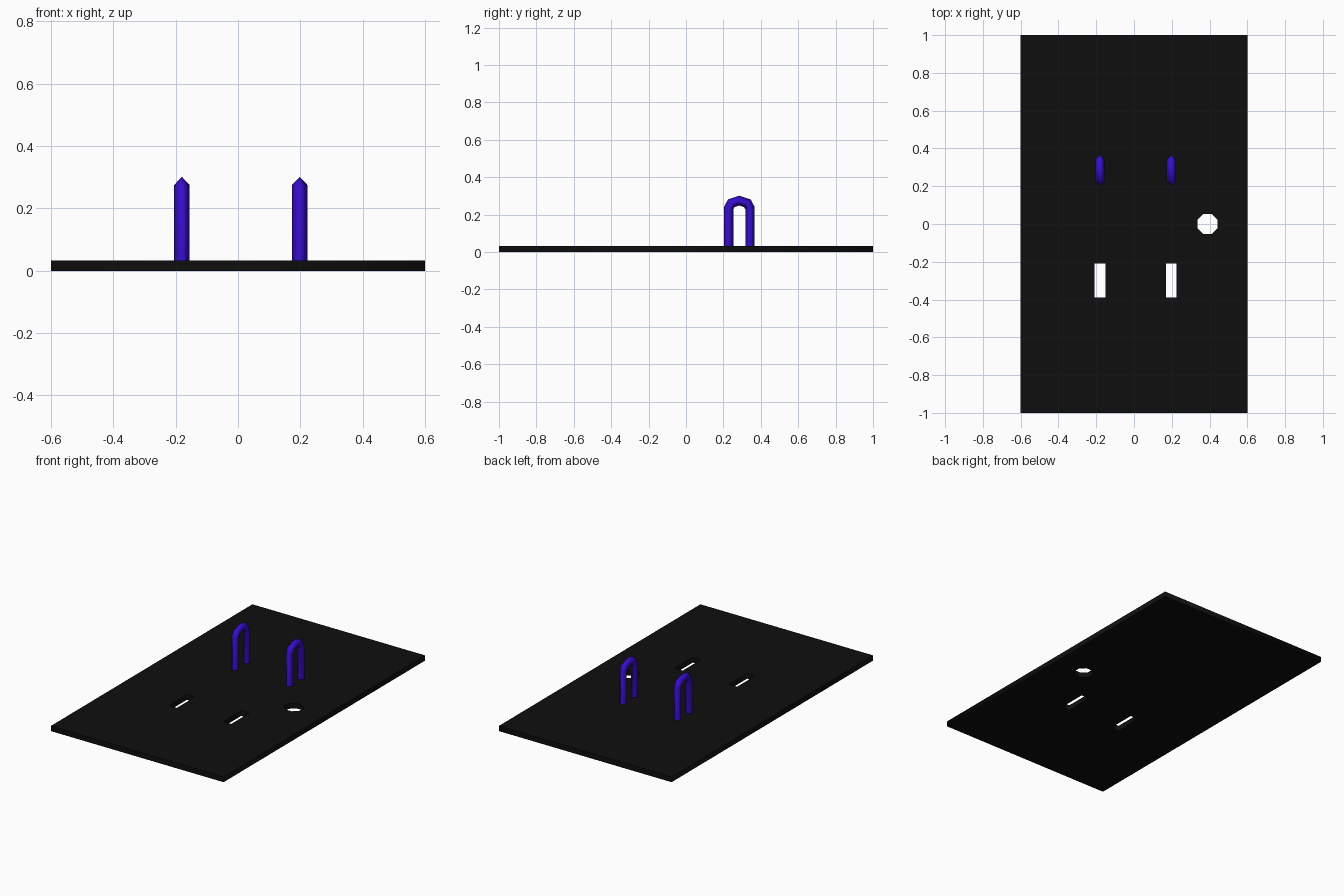
import bpy
import bmesh
import math
from mathutils import Vector

cube = bpy.data.objects.get("Cube")
if cube:
    bpy.data.objects.remove(cube, do_unlink=True)


def make_material(name, rgb):
    mat = bpy.data.materials.new(name)
    mat.use_nodes = True
    color = (*rgb, 1.0)
    mat.diffuse_color = color
    mat.node_tree.nodes["Principled BSDF"].inputs["Base Color"].default_value = color
    return mat


black = make_material("matte black", (0.0045, 0.0045, 0.0045))
violet = make_material("blue violet", (0.04, 0.004, 0.6))
THICKNESS = 0.033


def add_outline(curve, points):
    spline = curve.splines.new("POLY")
    spline.points.add(len(points) - 1)
    for point, (x, y) in zip(spline.points, points):
        point.co = (x, y, 0, 1)
    spline.use_cyclic_u = True


def rectangle(cx, cy, width, depth):
    return [(cx + sx * width / 2, cy + sy * depth / 2)
            for sx, sy in ((-1, -1), (1, -1), (1, 1), (-1, 1))]


def octagon(cx, cy, radius):
    angles = [math.pi / 4 * (i + 0.5) for i in range(8)]
    return [(cx + radius * math.cos(a), cy + radius * math.sin(a)) for a in angles]


# Base plate with two slots and an eight-sided hole through it
curve = bpy.data.curves.new("base_outline", "CURVE")
curve.dimensions = "2D"
curve.fill_mode = "BOTH"
curve.extrude = THICKNESS / 2
add_outline(curve, rectangle(0, 0, 1.2, 2.0))
for slot_x in (-0.18, 0.198):
    add_outline(curve, rectangle(slot_x, -0.3, 0.056, 0.18))
add_outline(curve, octagon(0.389, 0, 0.057))
curve.materials.append(black)
base = bpy.data.objects.new("base_plate", curve)
base.location.z = THICKNESS / 2
bpy.context.collection.objects.link(base)
bpy.context.view_layer.objects.active = base
base.select_set(True)
bpy.ops.object.convert(target="MESH")
base.select_set(False)


# Upright hoops: a four-sided bar swept along an arched path
def make_hoop(name, x, y, radius=0.025):
    half = [(-0.057, 0.01), (-0.057, 0.235), (-0.043, 0.261), (0, 0.275)]
    path = [Vector(p) for p in half + [(-a, b) for a, b in half[-2::-1]]]
    bm = bmesh.new()
    rings = []
    for i, p in enumerate(path):
        before = (p - path[i - 1]).normalized() if i else Vector((0, 1))
        after = (path[i + 1] - p).normalized() if i < len(path) - 1 else before
        tangent = (before + after).normalized()
        reach = radius / tangent.dot(before)
        out = Vector((-tangent.y, tangent.x)) * reach
        offsets = [(radius, 0, 0), (0, *out), (-radius, 0, 0), (0, *(-out))]
        center = Vector((x, y + p.x, p.y))
        rings.append([bm.verts.new(center + Vector(o)) for o in offsets])
    for a, b in zip(rings, rings[1:]):
        for j in range(4):
            k = (j + 1) % 4
            bm.faces.new((a[j], a[k], b[k], b[j])).smooth = True
    for end in (rings[0], rings[-1]):
        bm.faces.new(end)
    bmesh.ops.recalc_face_normals(bm, faces=bm.faces)
    mesh = bpy.data.meshes.new(name)
    bm.to_mesh(mesh)
    bm.free()
    mesh.materials.append(violet)
    hoop = bpy.data.objects.new(name, mesh)
    bpy.context.collection.objects.link(hoop)


make_hoop("right_hoop", -0.18, 0.285)
make_hoop("left_hoop", 0.198, 0.285)
